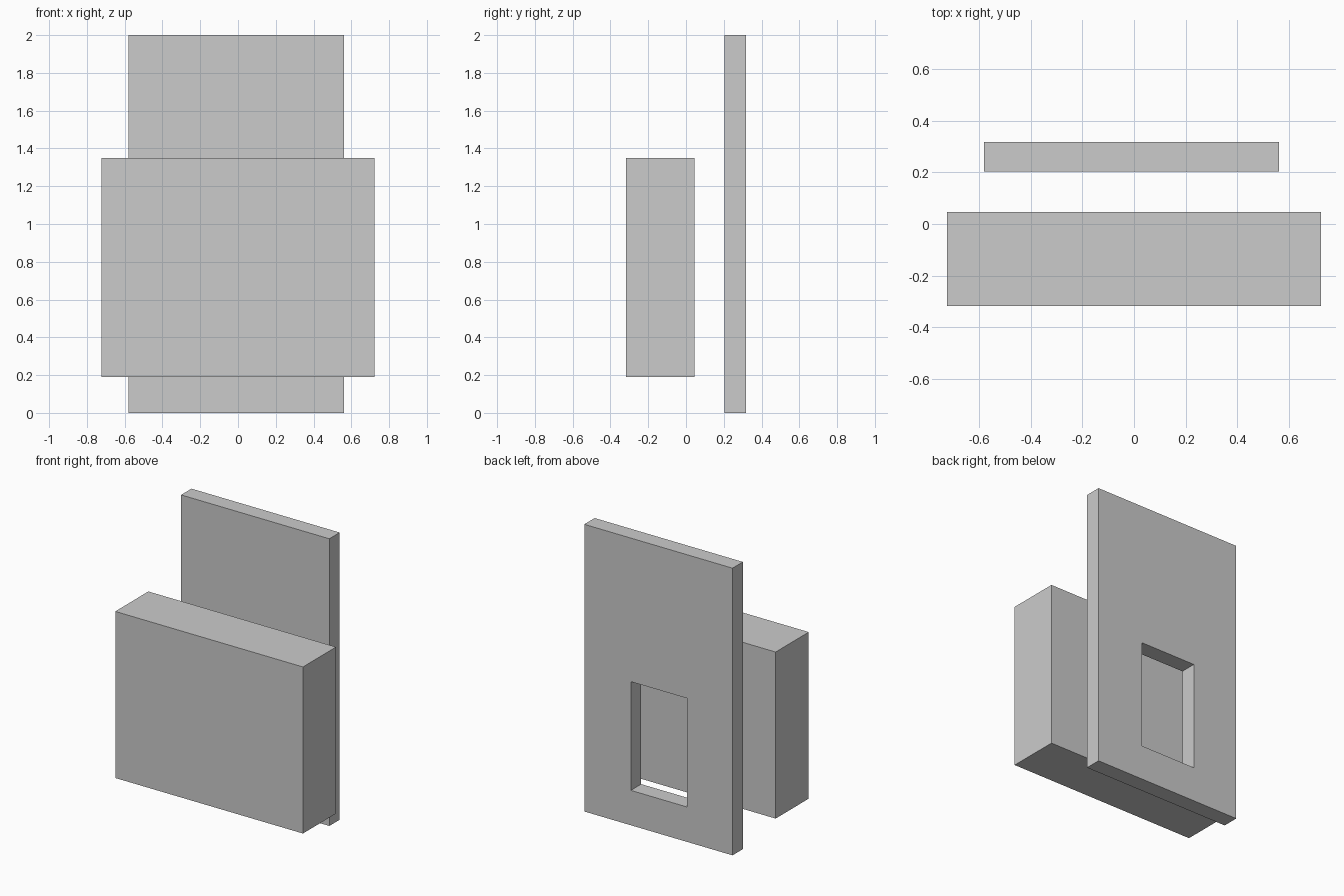
import bpy

if "Cube" in bpy.data.objects:
    bpy.data.objects.remove(bpy.data.objects["Cube"])


def box(name, lo, hi):
    """Axis-aligned box between two corners."""
    mid = [(a + b) / 2 for a, b in zip(lo, hi)]
    bpy.ops.mesh.primitive_cube_add(size=1, location=mid)
    ob = bpy.context.object
    ob.name = name
    ob.scale = [b - a for a, b in zip(lo, hi)]
    bpy.ops.object.transform_apply(location=False, rotation=False, scale=True)
    return ob


# Thick front block, floating ahead of the plate
box("front_block", (-0.723, -0.318, 0.19), (0.723, 0.046, 1.35))

# Tall back plate
plate = box("back_plate", (-0.581, 0.204, 0.0), (0.561, 0.318, 2.0))

# Rectangular window cut right through the plate
cutter = box("window_cutter", (-0.23, 0.1, 0.243), (0.202, 0.45, 1.0))
cutter.hide_render = True
mod = plate.modifiers.new("window", "BOOLEAN")
mod.operation = "DIFFERENCE"
mod.solver = "EXACT"
mod.object = cutter
bpy.context.view_layer.objects.active = plate
bpy.ops.object.modifier_apply(modifier=mod.name)
bpy.data.objects.remove(cutter)
